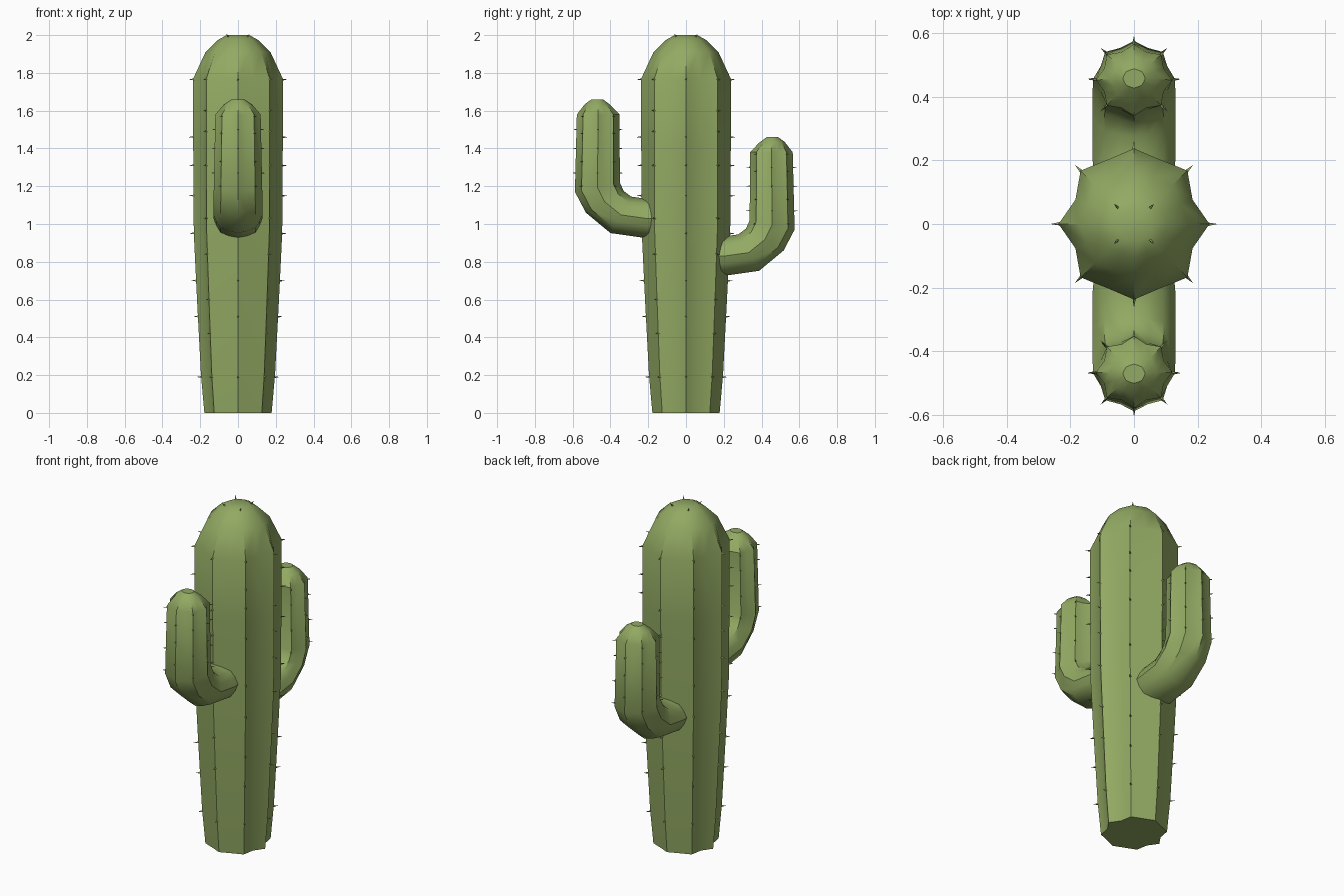
import bpy, bmesh, math
from mathutils import Vector

if "Cube" in bpy.data.objects:
    bpy.data.objects.remove(bpy.data.objects["Cube"])

green = bpy.data.materials.new("cactus green")
green.diffuse_color = (0.29, 0.40, 0.125, 1)
green.use_nodes = True
green.node_tree.nodes["Principled BSDF"].inputs["Base Color"].default_value = green.diffuse_color


def make_object(name, bm):
    bmesh.ops.recalc_face_normals(bm, faces=bm.faces)
    me = bpy.data.meshes.new(name)
    bm.to_mesh(me)
    bm.free()
    me.materials.append(green)
    ob = bpy.data.objects.new(name, me)
    bpy.context.collection.objects.link(ob)
    bpy.ops.object.select_all(action='DESELECT')
    ob.select_set(True)
    bpy.context.view_layer.objects.active = ob
    bpy.ops.object.shade_smooth_by_angle(angle=math.radians(35))
    return ob


def ring_point(sec, i):
    """Point i of 16 on a section: even = rib crest, odd = valley."""
    c, u, v, side, front = sec
    a = i * math.pi / 8
    f = 1.0
    if i % 2:
        f = side if abs(math.cos(a)) > 0.7 else front
    return c + (u * math.cos(a) + v * math.sin(a)) * f


def loft(name, secs):
    """Ribbed body skinned through the sections, capped at both ends."""
    bm = bmesh.new()
    rings = [[bm.verts.new(ring_point(s, i)) for i in range(16)] for s in secs]
    for a, b in zip(rings, rings[1:]):
        for i in range(16):
            j = (i + 1) % 16
            bm.faces.new((a[i], a[j], b[j], b[i]))
    bm.faces.new(rings[0])
    bm.faces.new(rings[-1])
    return make_object(name, bm)


def add_spine(bm, base, d, size):
    """Small three-sided thorn."""
    d = d.normalized()
    p = d.orthogonal().normalized()
    q = d.cross(p)
    root = base - d * 0.008
    vs = [bm.verts.new(root + (p * math.cos(t) + q * math.sin(t)) * size * 0.28)
          for t in (0, 2.094, 4.189)]
    tip = bm.verts.new(base + d * size)
    for i in range(3):
        bm.faces.new((vs[i], vs[(i + 1) % 3], tip))
    bm.faces.new(vs)


def spines(name, secs, rows, size, extra=()):
    """Thorns on every rib; odd and even ribs use alternate heights."""
    bm = bmesh.new()
    for k in range(8):
        for z in rows[k % 2]:
            for s, t in zip(secs, secs[1:]):
                a, b = ring_point(s, 2 * k), ring_point(t, 2 * k)
                if a.z <= z < b.z:
                    f = (z - a.z) / (b.z - a.z)
                    p = a.lerp(b, f)
                    d = p - s[0].lerp(t[0], f)
                    d.z = 0
                    add_spine(bm, p, d, size)
                    break
    for p, d in extra:
        add_spine(bm, Vector(p), Vector(d), size)
    make_object(name, bm)


# Trunk: height and crest radius
profile = [(0, 0.178), (0.2, 0.196), (0.6, 0.217), (0.95, 0.234), (1.4, 0.237),
           (1.77, 0.237), (1.91, 0.172), (1.975, 0.105), (2.0, 0.06)]
trunk = [(Vector((0, 0, z)), Vector((r, 0, 0)), Vector((0, r, 0)),
          0.84 if z < 1.8 else 0.93, 0.92) for z, r in profile]
loft("trunk", trunk)
crown = [((x, y, 1.99), (x, y, 0.08)) for x in (-0.05, 0.05) for y in (-0.05, 0.05)]
spines("trunk_spines", trunk,
       ([0.19, 0.51, 0.70, 0.95, 1.15, 1.31, 1.46, 1.765],
        [0.19, 0.42, 0.60, 0.84, 1.03, 1.31, 1.49, 1.60, 1.765]), 0.026, crown)

# Arm: outer (y, z), inner (y, z), half width, valley factor
arm = [((0.10, 0.92), (0.10, 1.14), 0.12, 0.96),
       ((0.21, 0.925), (0.22, 1.135), 0.13, 0.96),
       ((0.40, 0.952), (0.29, 1.145), 0.13, 0.96),
       ((0.53, 1.06), (0.33, 1.175), 0.13, 0.93),
       ((0.588, 1.17), (0.35, 1.22), 0.128, 0.88),
       ((0.578, 1.58), (0.352, 1.58), 0.12, 0.84),
       ((0.535, 1.635), (0.40, 1.63), 0.075, 0.92),
       ((0.50, 1.66), (0.44, 1.66), 0.035, 0.95)]


def build_arm(name, side, dy, dz):
    secs = []
    for o, n, w, f in arm:
        out = Vector((0, side * (o[0] + dy), o[1] + dz))
        inn = Vector((0, side * (n[0] + dy), n[1] + dz))
        secs.append(((out + inn) / 2, Vector((w, 0, 0)), (out - inn) / 2, f, f))
    loft(name, secs)
    rows = ([1.27 + dz, 1.40 + dz, 1.50 + dz],
            [1.20 + dz, 1.33 + dz, 1.48 + dz, 1.57 + dz])
    spines(name + "_spines", secs, rows, 0.02)


build_arm("front_arm", -1, 0.0, 0.0)
build_arm("back_arm", 1, -0.013, -0.2)
